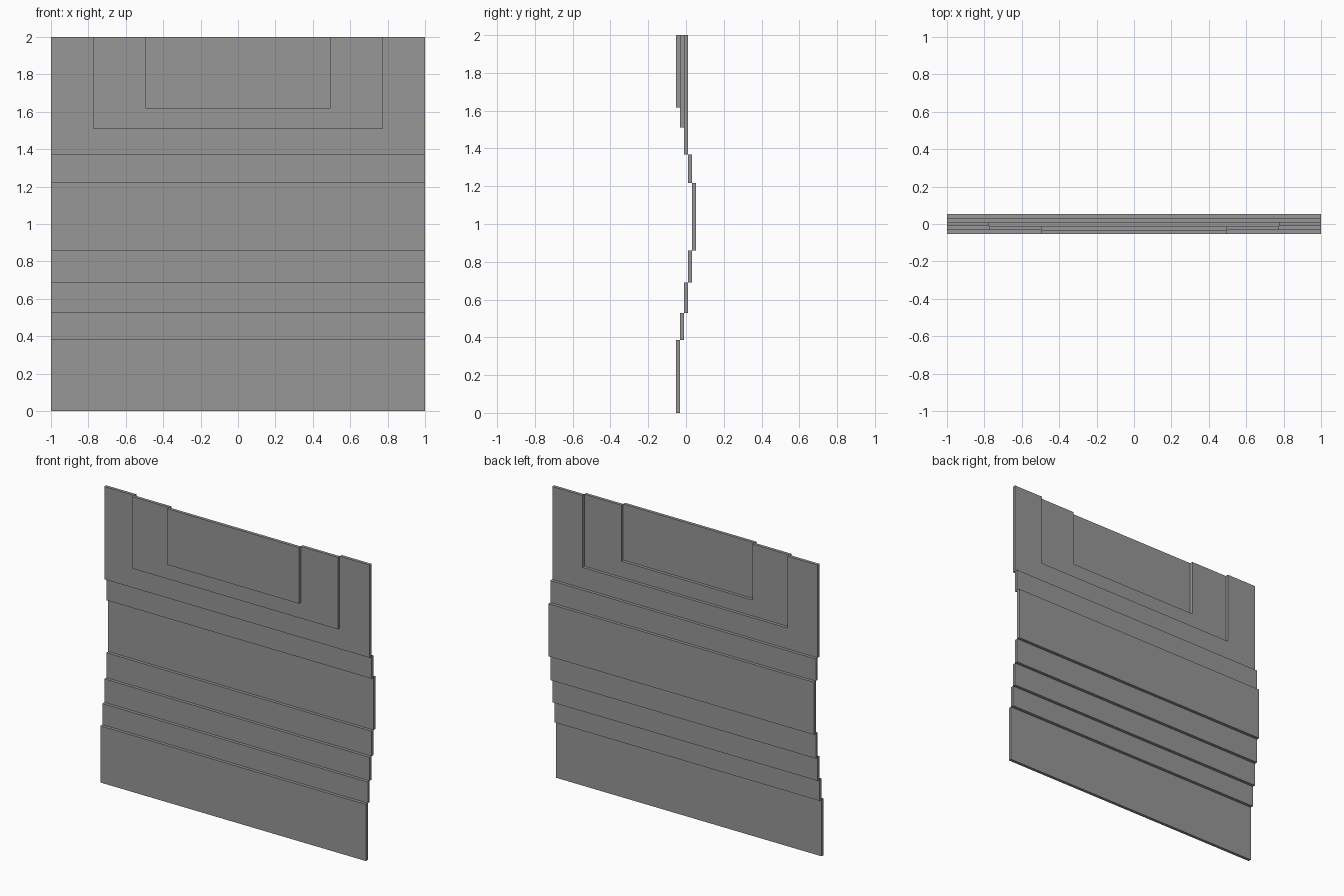
import bpy

if "Cube" in bpy.data.objects:
    bpy.data.objects.remove(bpy.data.objects["Cube"])

T = 0.021  # sheet thickness, equal to the step between terraces

grey = bpy.data.materials.new("dark_grey")
grey.diffuse_color = (0.31, 0.31, 0.31, 1)
grey.use_nodes = True
grey.node_tree.nodes["Principled BSDF"].inputs["Base Color"].default_value = grey.diffuse_color


def sheet(name, outline, level):
    """Extrude an x/z outline into a thin sheet; level -2 is the front, 2 the back."""
    n = len(outline)
    y0, y1 = (level - 0.5) * T, (level + 0.5) * T
    verts = [(x, y, z) for y in (y0, y1) for x, z in outline]
    faces = [tuple(range(n)), tuple(range(2 * n - 1, n - 1, -1))]
    faces += [(i, i + n, (i + 1) % n + n, (i + 1) % n) for i in range(n)]
    mesh = bpy.data.meshes.new(name)
    mesh.from_pydata(verts, [], faces)
    mesh.materials.append(grey)
    mesh.update()
    obj = bpy.data.objects.new(name, mesh)
    bpy.context.collection.objects.link(obj)
    return obj


def rect(half, z0, z1):
    return [(-half, z0), (half, z0), (half, z1), (-half, z1)]


def u_shape(half, z0, inner, zi, top=2.0):
    return [(-half, z0), (half, z0), (half, top), (inner, top),
            (inner, zi), (-inner, zi), (-inner, top), (-half, top)]


# Full-width terraces, stepping back and then forward again
edges = [0, 0.386, 0.53, 0.69, 0.86, 1.218, 1.368]
levels = [-2, -1, 0, 1, 2, 1]
for i, lev in enumerate(levels):
    sheet(f"terrace_{i + 1}", rect(1, edges[i], edges[i + 1]), lev)

# Nested upper terraces, each cut out for the next one
sheet("upper_outer_terrace", u_shape(1, 1.368, 0.774, 1.51), 0)
sheet("upper_middle_terrace", u_shape(0.774, 1.51, 0.495, 1.618), -1)
sheet("upper_inner_terrace", rect(0.495, 1.618, 2.0), -2)
